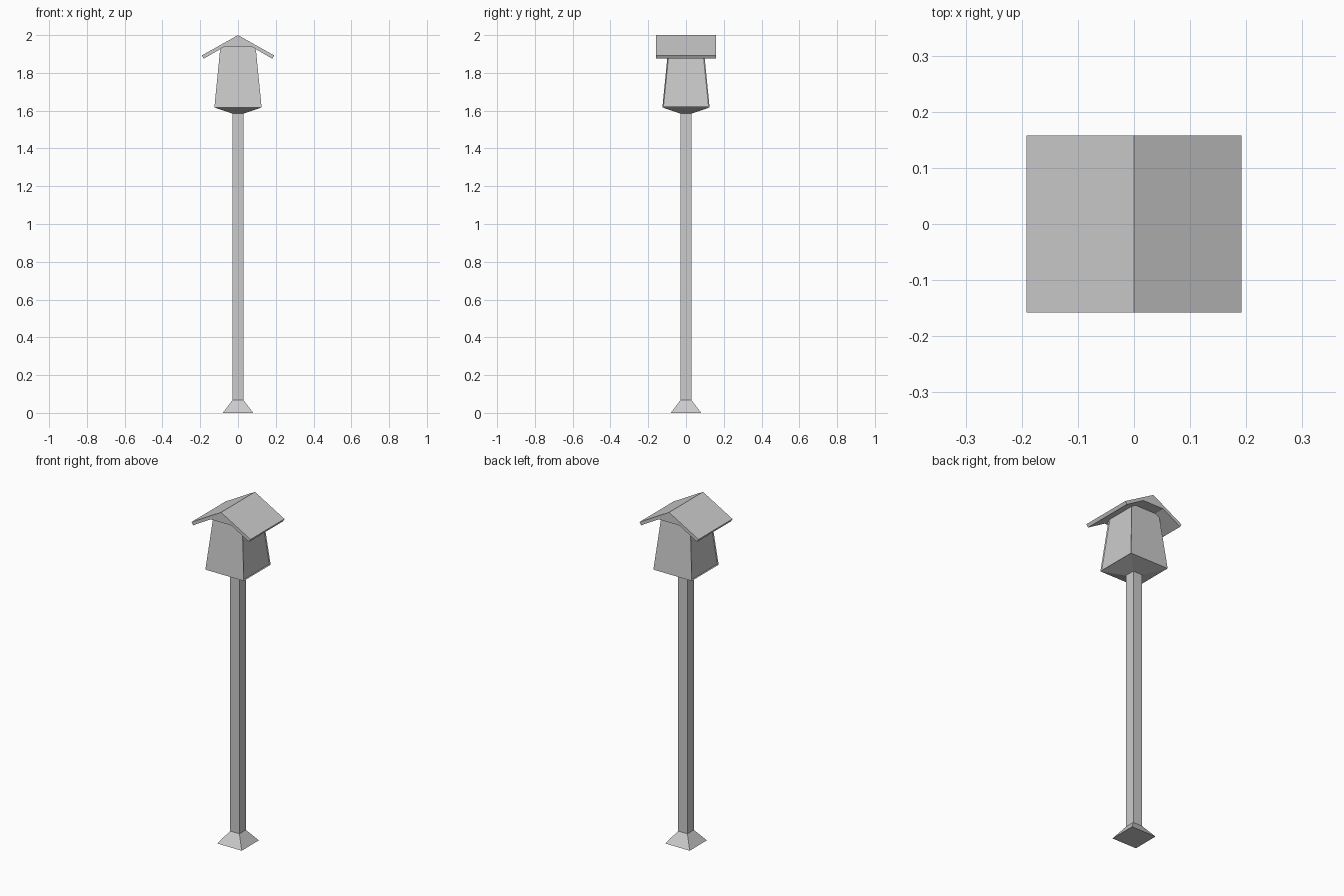
import bpy, bmesh

if "Cube" in bpy.data.objects:
    bpy.data.objects.remove(bpy.data.objects["Cube"])


def finish(name, bm):
    bmesh.ops.recalc_face_normals(bm, faces=bm.faces[:])
    mesh = bpy.data.meshes.new(name)
    bm.to_mesh(mesh)
    bm.free()
    obj = bpy.data.objects.new(name, mesh)
    bpy.context.collection.objects.link(obj)
    return obj


def square_loft(bm, sections):
    """Skin a stack of square sections given as (half width, height)."""
    rings = [[bm.verts.new((sx * h, sy * h, z))
              for sx, sy in ((-1, -1), (1, -1), (1, 1), (-1, 1))]
             for h, z in sections]
    for a, b in zip(rings, rings[1:]):
        for i in range(4):
            j = (i + 1) % 4
            bm.faces.new((a[i], a[j], b[j], b[i]))
    bm.faces.new(rings[0][::-1])
    bm.faces.new(rings[-1])
    bmesh.ops.recalc_face_normals(bm, faces=bm.faces[:])


# Flared foot and square post in one stack
bm = bmesh.new()
square_loft(bm, [(0.08, 0), (0.03, 0.067), (0.03, 1.585)])
finish("post", bm)

# Tapered lamp box with shallow recessed panels on its two sides
bm = bmesh.new()
square_loft(bm, [(0.03, 1.585), (0.125, 1.617), (0.093, 1.941)])
sides = [f for f in bm.faces
         if abs(f.normal.x) > 0.9 and f.calc_center_median().z > 1.65]
bmesh.ops.inset_individual(bm, faces=sides, thickness=0.008)
bmesh.ops.translate(bm, vec=(0, 0, 0), verts=bm.verts[:])
for f in sides:
    offset = f.normal * -0.004
    for v in f.verts:
        v.co += offset
finish("lamp_box", bm)

# Gabled roof: half profile mirrored, then extruded front to back
half = [(0.192, 1.892), (0.182, 1.875), (0.068, 1.941)]
profile = [(0, 2.0)] + half + [(-x, z) for x, z in reversed(half)]
bm = bmesh.new()
face = bm.faces.new([bm.verts.new((x, -0.158, z)) for x, z in profile])
ext = bmesh.ops.extrude_face_region(bm, geom=[face], use_keep_orig=True)
moved = [g for g in ext["geom"] if isinstance(g, bmesh.types.BMVert)]
bmesh.ops.translate(bm, vec=(0, 0.316, 0), verts=moved)
finish("roof", bm)
